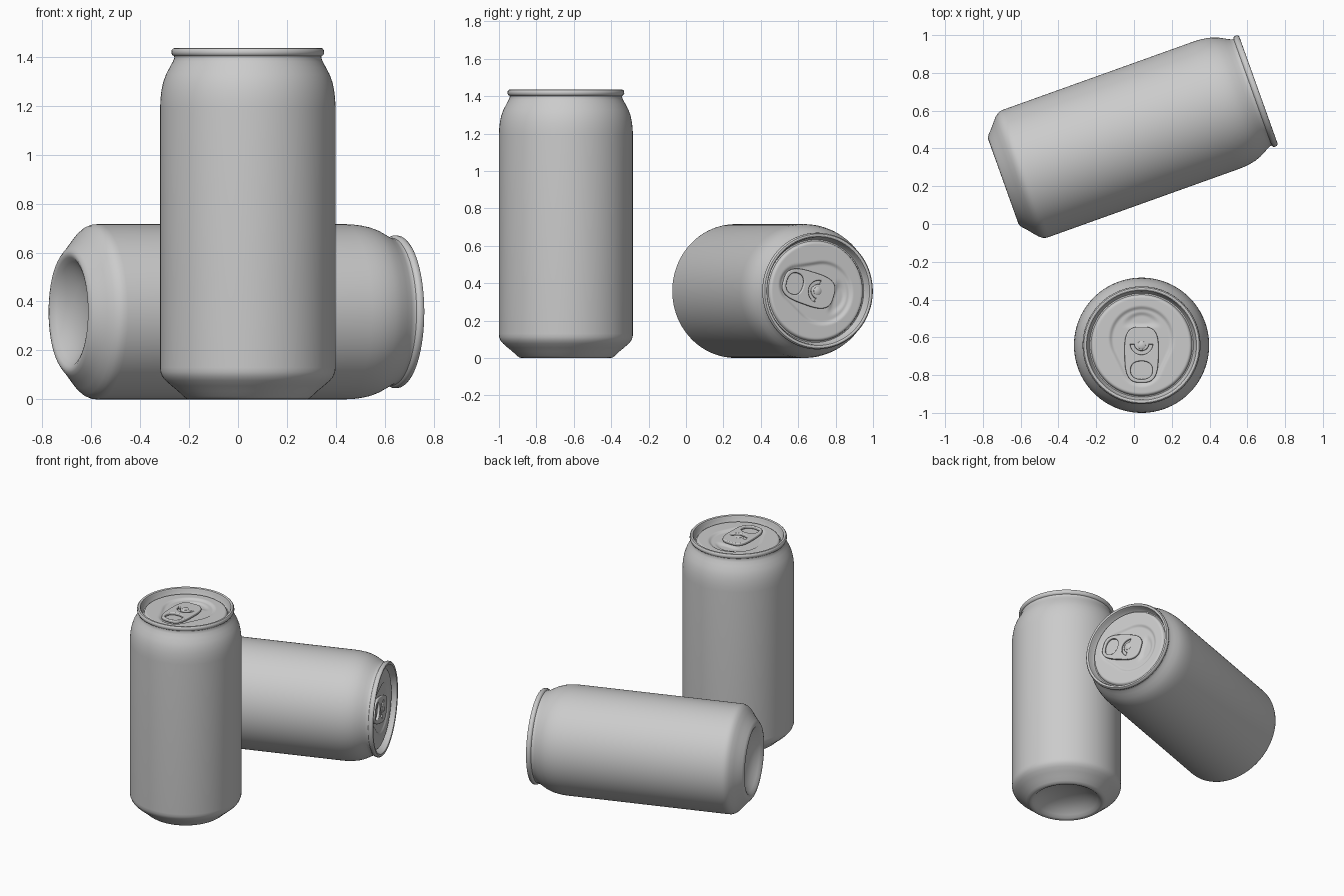
import bpy, bmesh
from math import sin, cos, pi, radians, hypot
from mathutils import Matrix, Vector

if "Cube" in bpy.data.objects:
    bpy.data.objects.remove(bpy.data.objects["Cube"])

SEG = 96


def smoothstep(a, b, x):
    t = min(max((x - a) / (b - a), 0), 1)
    return t * t * (3 - 2 * t)


def add_object(name, mesh):
    ob = bpy.data.objects.new(name, mesh)
    bpy.context.collection.objects.link(ob)
    return ob


def smooth(ob, angle=40):
    bpy.ops.object.select_all(action='DESELECT')
    ob.select_set(True)
    bpy.context.view_layer.objects.active = ob
    bpy.ops.object.shade_smooth_by_angle(angle=radians(angle))


def lathe(name, profile, relief=None, seg=SEG):
    """Spin (radius, z) points about z; relief(x, y) adds height."""
    bm = bmesh.new()
    rings = []
    for r, z in profile:
        n = 1 if r == 0 else seg
        ring = []
        for i in range(n):
            a = 2 * pi * i / seg
            x, y = r * cos(a), r * sin(a)
            ring.append(bm.verts.new((x, y, z + (relief(x, y) if relief else 0))))
        rings.append(ring)
    for a, b in zip(rings, rings[1:]):
        for i in range(seg):
            j = (i + 1) % seg
            if len(a) == 1:
                bm.faces.new((a[0], b[j], b[i]))
            elif len(b) == 1:
                bm.faces.new((a[i], a[j], b[0]))
            else:
                bm.faces.new((a[i], a[j], b[j], b[i]))
    mesh = bpy.data.meshes.new(name)
    bm.to_mesh(mesh)
    bm.free()
    ob = add_object(name, mesh)
    smooth(ob)
    return ob


def lid_relief(x, y):
    """Stamped teardrop panel and the mouth dimple inside it."""
    if hypot(x, y) > 0.252:
        return 0
    d = 1.0
    for k in range(13):
        t = k / 12
        d = min(d, hypot(x, y - (0.035 - 0.145 * t)) - (0.168 - 0.063 * t))
    h = -0.011 * (1 - smoothstep(-0.016, 0.006, d))
    e = hypot(x / 0.095, (y - 0.135 + 2.5 * x * x) / 0.04)
    return h - 0.009 * (1 - smoothstep(0.5, 1.1, e))


# Body: domed base, chamfer, wall, neck and rolled rim
body_profile = [(0, 0.085), (0.06, 0.081), (0.12, 0.068), (0.17, 0.046), (0.205, 0.02),
                (0.222, 0.005), (0.235, 0), (0.248, 0.002), (0.262, 0.012), (0.285, 0.034),
                (0.312, 0.056), (0.336, 0.077), (0.35, 0.094), (0.357, 0.112), (0.358, 0.13),
                (0.358, 1.19), (0.357, 1.225), (0.353, 1.26), (0.346, 1.295), (0.334, 1.328),
                (0.318, 1.358), (0.306, 1.38), (0.3, 1.395), (0.301, 1.402), (0.308, 1.406),
                (0.312, 1.415), (0.311, 1.427), (0.305, 1.434), (0.298, 1.435)]
body = lathe("can_body", body_profile)

# Lid: inner rim wall, countersink groove and stamped panel
lid_profile = [(0.298, 1.435), (0.291, 1.432), (0.286, 1.42), (0.281, 1.392), (0.275, 1.384),
               (0.268, 1.387), (0.263, 1.4), (0.257, 1.404)]
lid_profile += [(0.252 * (1 - k / 42), 1.405) for k in range(42)] + [(0, 1.405)]
lid = lathe("can_lid", lid_profile, lid_relief)

# Rivet holding the tab
rivet = lathe("tab_rivet", [(0.03, 1.388), (0.03, 1.411), (0.024, 1.413), (0.022, 1.42),
                            (0.016, 1.424), (0, 1.425)], seg=32)


# Pull tab: bevelled outline with a finger hole and a curved slot
def oval(cx, cy, rx, ry, power, n=48):
    def f(v):
        return (abs(v) ** (2 / power)) * (1 if v >= 0 else -1)
    return [(cx + rx * f(cos(2 * pi * i / n)), cy + ry * f(sin(2 * pi * i / n)))
            for i in range(n)]


outline = [(x * (1 + 0.25 * (y + 0.05)), y) for x, y in oval(0, -0.05, 0.084, 0.142, 3.2, 64)]
finger_hole = oval(0, -0.132, 0.064, 0.054, 2.3)
arc = [pi + pi * i / 20 for i in range(21)]
slot = [(0.066 * cos(a), 0.01 + 0.066 * sin(a)) for a in arc]
slot += [(0.034 * cos(a), 0.01 + 0.034 * sin(a)) for a in reversed(arc)]

curve = bpy.data.curves.new("pull_tab", 'CURVE')
curve.dimensions = '2D'
curve.fill_mode = 'BOTH'
curve.extrude = 0.004
curve.bevel_depth = 0.006
curve.bevel_resolution = 3
for pts in (outline, finger_hole, slot):
    sp = curve.splines.new('POLY')
    sp.points.add(len(pts) - 1)
    for p, (x, y) in zip(sp.points, pts):
        p.co = (x, y, 0, 1)
    sp.use_cyclic_u = True
tab = add_object("pull_tab", curve)
bpy.ops.object.select_all(action='DESELECT')
tab.select_set(True)
bpy.context.view_layer.objects.active = tab
bpy.ops.object.convert(target='MESH')
tab = bpy.context.view_layer.objects.active
tab.data.transform(Matrix.Translation((0, 0, 1.409)))
smooth(tab)

# Place the standing can and a copy lying on its side
yaw, roll = radians(19.7), radians(17.5)
axis = Vector((cos(yaw), sin(yaw), 0))
mouth = Vector((-sin(yaw), cos(yaw), 0)) * cos(roll) - Vector((0, 0, 1)) * sin(roll)
lying = Matrix((mouth.cross(axis), mouth, axis)).transposed().to_4x4()
lying.translation = (-0.692, 0.225, 0.358)

for part in (body, lid, rivet, tab):
    base = part.name
    copy = add_object("lying_" + base, part.data)
    copy.matrix_world = lying
    part.name = "standing_" + base
    part.matrix_world = Matrix.Translation((0.04, -0.642, 0))
